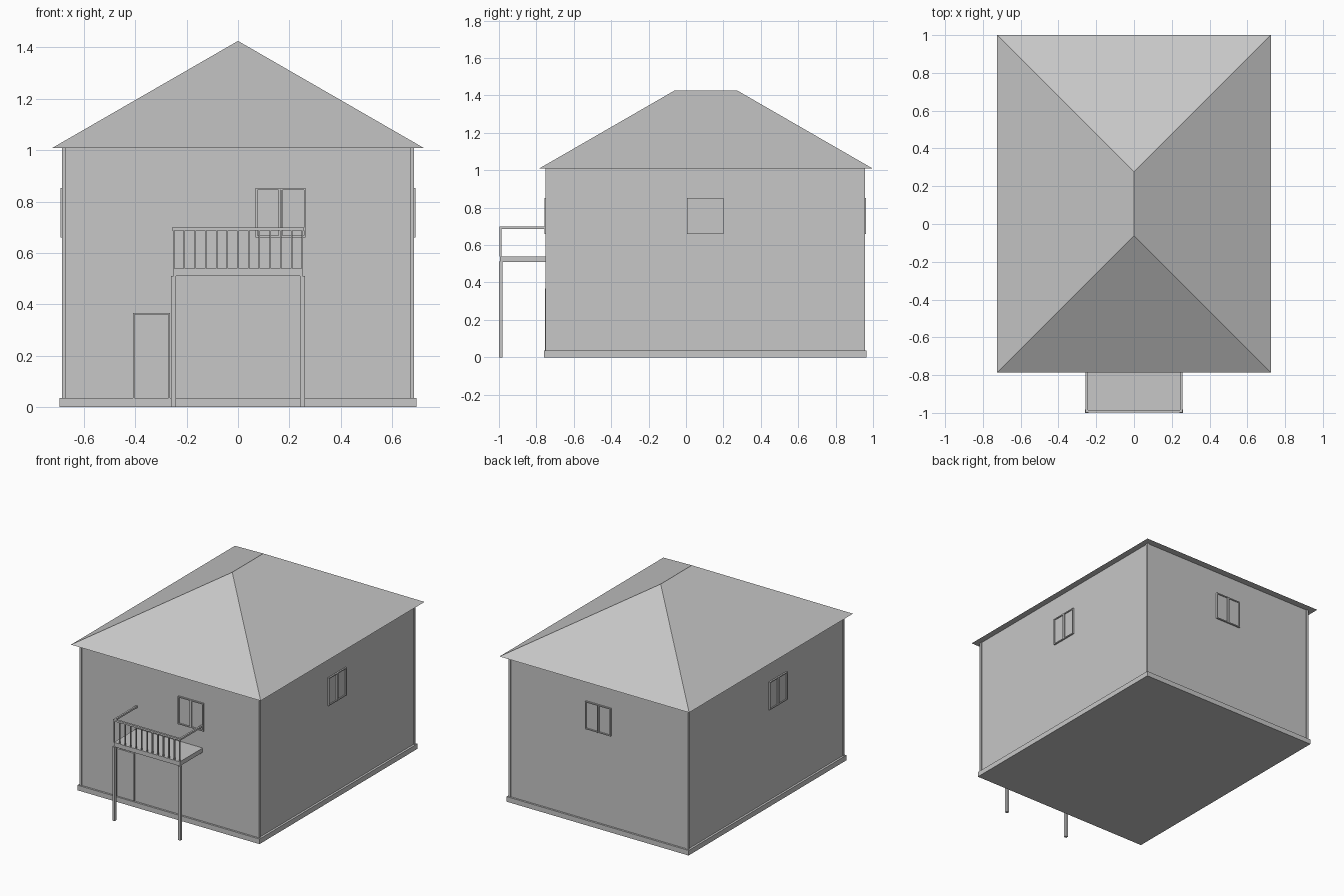
import bpy, bmesh, math
from mathutils import Matrix, Vector

if "Cube" in bpy.data.objects:
    bpy.data.objects.remove(bpy.data.objects["Cube"])

grey = bpy.data.materials.new("plain_grey")
grey.diffuse_color = (0.57, 0.57, 0.57, 1)
grey.use_nodes = True
grey.node_tree.nodes["Principled BSDF"].inputs["Base Color"].default_value = grey.diffuse_color


def finish(name, bm):
    bmesh.ops.recalc_face_normals(bm, faces=bm.faces)
    me = bpy.data.meshes.new(name)
    bm.to_mesh(me)
    bm.free()
    me.materials.append(grey)
    ob = bpy.data.objects.new(name, me)
    bpy.context.collection.objects.link(ob)
    return ob


def boxes(name, spans, mat=Matrix()):
    """One object from boxes given as (x0, x1, y0, y1, z0, z1)."""
    bm = bmesh.new()
    for x0, x1, y0, y1, z0, z1 in spans:
        c = Vector(((x0 + x1) / 2, (y0 + y1) / 2, (z0 + z1) / 2))
        s = Matrix.Diagonal((x1 - x0, y1 - y0, z1 - z0, 1))
        bmesh.ops.create_cube(bm, size=1, matrix=mat @ Matrix.Translation(c) @ s)
    return finish(name, bm)


CY = 0.103                 # house centre along y
WX, WY = 0.68, 0.848       # wall half sizes
EAVE, RIDGE = 1.008, 1.425

# House body and plinth
boxes("walls", [(-WX, WX, CY - WY, CY + WY, 0.0, EAVE)])
boxes("plinth", [(-0.695, 0.695, CY - 0.861, CY + 0.861, 0.0, 0.035)])

# Corner boards
corners = []
for sx in (-1, 1):
    for sy in (-1, 1):
        xs = sorted((sx * 0.67, sx * 0.686))
        ys = sorted((CY + sy * 0.838, CY + sy * 0.854))
        corners.append((*xs, *ys, 0.035, EAVE))
boxes("corner_boards", corners)

# Hip roof
bm = bmesh.new()
e = [bm.verts.new(p) for p in ((-0.724, -0.787, EAVE), (0.724, -0.787, EAVE),
                               (0.724, 1.0, EAVE), (-0.724, 1.0, EAVE))]
r = [bm.verts.new(p) for p in ((0, -0.063, RIDGE), (0, 0.276, RIDGE))]
for f in ((e[0], e[1], r[0]), (e[1], e[2], r[1], r[0]), (e[2], e[3], r[1]),
          (e[3], e[0], r[0], r[1]), (e[3], e[2], e[1], e[0])):
    bm.faces.new(f)
finish("hip_roof", bm)


# Two-pane windows, built facing -y and turned onto each wall
def window(name, x, y, angle):
    w, z0, z1, t, d = 0.097, 0.66, 0.852, 0.007, 0.011
    spans = [(-w, w, -0.003, 0.001, z0, z1)]
    for c in (-w + t / 2, -t / 2 - 0.0005, t / 2 + 0.0005, w - t / 2):
        spans.append((c - t / 2, c + t / 2, -d, 0.001, z0, z1))
    for z in (z0, z1 - t):
        spans.append((-w, w, -d + 0.001, 0.001, z, z + t))
    boxes(name, spans, Matrix.Translation((x, y, 0)) @ Matrix.Rotation(math.radians(angle), 4, 'Z'))


window("front_window", 0.166, CY - WY, 0)
window("right_window", WX, CY, 90)
window("back_window", 0.0, CY + WY, 180)
window("left_window", -WX, -0.026, -90)

# Front door: leaf and thin frame
yw = CY - WY
x0, x1, z0, z1, t = -0.408, -0.264, 0.036, 0.367, 0.006
boxes("front_door", [
    (x0, x1, yw - 0.003, yw, z0, z1),
    (x0, x0 + t, yw - 0.01, yw, z0, z1),
    (x1 - t, x1, yw - 0.01, yw, z0, z1),
    (x0, x1, yw - 0.009, yw, z1 - t, z1)])

# Balcony floor and supporting posts
boxes("balcony_floor", [(-0.252, 0.252, -0.995, yw, 0.51, 0.54)])
boxes("balcony_posts", [(s * 0.251 - 0.009, s * 0.251 + 0.009, -1.0, -0.982, 0, 0.511)
                        for s in (-1, 1)])

# Balcony railing: front balusters, front rail, plain side rails
boxes("balusters", [(x - 0.003, x + 0.003, -0.996, -0.986, 0.54, 0.69)
                    for x in (-0.25 + 0.5 * i / 12 for i in range(13))])
boxes("hand_rails", [(-0.256, 0.256, -0.998, -0.984, 0.687, 0.699)] +
      [(s * 0.25 - 0.006, s * 0.25 + 0.006, -0.984, yw, 0.687, 0.699) for s in (-1, 1)])
